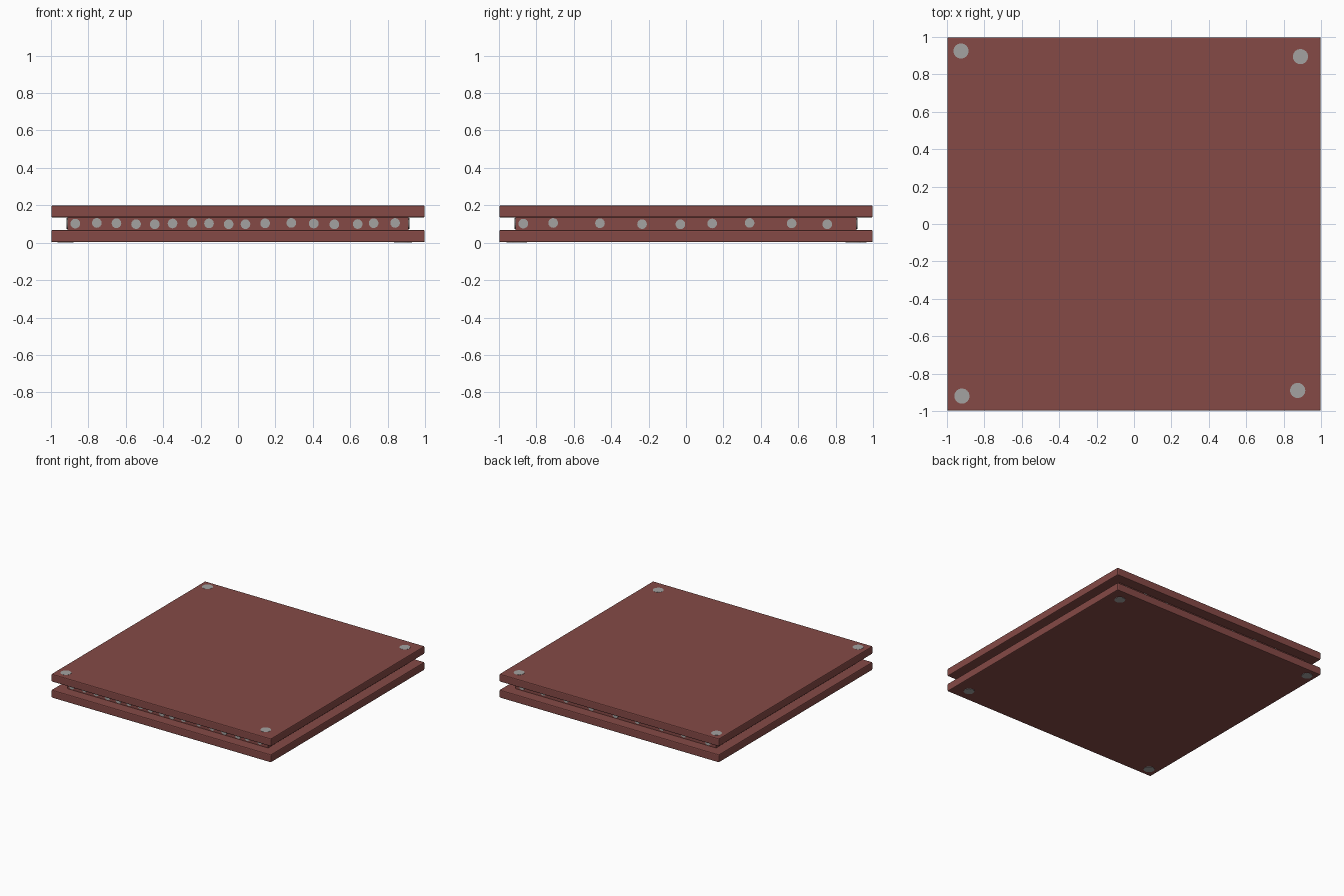
import bpy, math
from mathutils import Vector

if "Cube" in bpy.data.objects:
    bpy.data.objects.remove(bpy.data.objects["Cube"])


def material(name, rgb):
    m = bpy.data.materials.new(name)
    m.diffuse_color = (*rgb, 1)
    m.use_nodes = True
    m.node_tree.nodes["Principled BSDF"].inputs["Base Color"].default_value = m.diffuse_color
    return m


RED = material("brick red", (0.235, 0.068, 0.061))
GREY = material("light grey", (0.37, 0.36, 0.355))


def box(name, half, z0, z1, bevel):
    bpy.ops.mesh.primitive_cube_add(size=1, location=(0, 0, (z0 + z1) / 2))
    ob = bpy.context.object
    ob.name = name
    ob.scale = (2 * half, 2 * half, z1 - z0)
    bpy.ops.object.transform_apply(location=False, rotation=False, scale=True)
    ob.data.materials.append(RED)
    if bevel:
        mod = ob.modifiers.new("edge rounding", 'BEVEL')
        mod.width = bevel
        mod.segments = 2
    return ob


def rivet(name, pos, normal, radius, depth=0.02):
    # disc centred on the surface, half sunk into the part
    bpy.ops.mesh.primitive_cylinder_add(vertices=16, radius=radius, depth=depth, location=pos)
    ob = bpy.context.object
    ob.name = name
    ob.rotation_euler = Vector(normal).to_track_quat('Z', 'Y').to_euler()
    ob.data.materials.append(GREY)


# two plates with a recessed core between them
box("bottom_plate", 0.998, 0.003, 0.068, 0.007)
box("top_plate", 0.998, 0.135, 0.199, 0.007)
CORE = 0.912
box("core_block", CORE, 0.06, 0.143, 0)

# corner rivets on the outer faces
for x, y in [(-0.925, 0.925), (0.89, 0.895), (-0.92, -0.92), (0.875, -0.89)]:
    rivet("top_corner_rivet", (x, y, 0.194), (0, 0, 1), 0.041, 0.012)
    rivet("bottom_corner_rivet", (x, y, 0.008), (0, 0, -1), 0.041, 0.016)

# rows of rivets around the core, unevenly spaced
front = [-0.87, -0.755, -0.65, -0.545, -0.445, -0.35, -0.245, -0.155, -0.05,
         0.04, 0.145, 0.285, 0.405, 0.515, 0.64, 0.725, 0.84]
right = [-0.87, -0.71, -0.46, -0.235, -0.03, 0.14, 0.34, 0.565, 0.755]
back = [0.85, 0.66, 0.45, 0.22, 0.0, -0.2, -0.42, -0.62, -0.84]
left = [-0.86 + 1.72 * i / 12 for i in range(13)]
for name, row, normal in [("front_rivet", front, (0, -1, 0)), ("right_rivet", right, (1, 0, 0)),
                          ("back_rivet", back, (0, 1, 0)), ("left_rivet", left, (-1, 0, 0))]:
    for i, t in enumerate(row):
        along = Vector((t, 0, 0)) if normal[1] else Vector((0, t, 0))
        z = 0.102 + 0.004 * math.sin(i * 1.3)
        rivet(name, along + Vector(normal) * CORE + Vector((0, 0, z)), normal, 0.026, 0.012)
